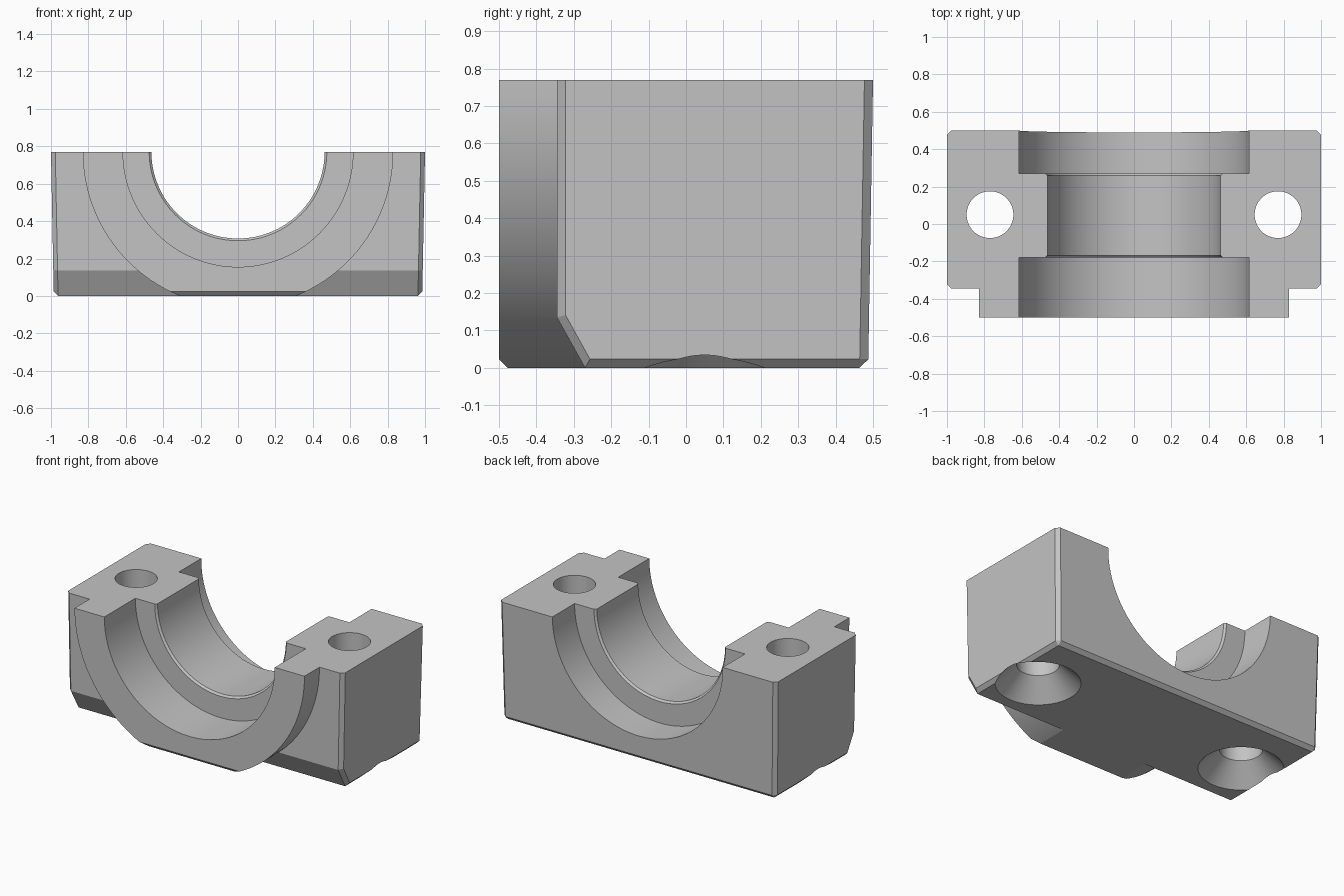
import bpy, bmesh, math
from mathutils import Vector

TOP = 0.77          # height of the split face, also the bore axis
CHAMFER = 0.023

cube = bpy.data.objects.get("Cube")
if cube:
    bpy.data.objects.remove(cube, do_unlink=True)

grey = bpy.data.materials.new("plain grey")
grey.use_nodes = True
grey.diffuse_color = (0.55, 0.55, 0.55, 1)
grey.node_tree.nodes["Principled BSDF"].inputs["Base Color"].default_value = grey.diffuse_color


def finish(bm, name):
    bmesh.ops.recalc_face_normals(bm, faces=bm.faces[:])
    mesh = bpy.data.meshes.new(name)
    bm.to_mesh(mesh)
    bm.free()
    mesh.materials.append(grey)
    obj = bpy.data.objects.new(name, mesh)
    bpy.context.collection.objects.link(obj)
    return obj


def lathe(profile, place, segments):
    """Closed solid from (position along axis, radius) points."""
    bm = bmesh.new()
    rings = []
    for along, radius in profile:
        angles = [2 * math.pi * i / segments for i in range(segments)]
        rings.append([bm.verts.new(place(radius * math.cos(a), radius * math.sin(a), along))
                      for a in angles])
    for low, high in zip(rings, rings[1:]):
        for i in range(segments):
            j = (i + 1) % segments
            bm.faces.new((low[i], low[j], high[j], high[i]))
    bm.faces.new(rings[0])
    bm.faces.new(rings[-1])
    bmesh.ops.recalc_face_normals(bm, faces=bm.faces[:])
    return bm


def slice_off(bm, point, normal):
    """Remove everything on the normal's side and close the cut."""
    cut = bmesh.ops.bisect_plane(bm, geom=bm.verts[:] + bm.edges[:] + bm.faces[:],
                                 plane_co=point, plane_no=Vector(normal).normalized(),
                                 clear_outer=True)
    edges = [e for e in cut["geom_cut"] if isinstance(e, bmesh.types.BMEdge)]
    bmesh.ops.holes_fill(bm, edges=edges, sides=0)


def combine(target, tool, operation):
    mod = target.modifiers.new(tool.name, "BOOLEAN")
    mod.operation = operation
    mod.solver = "EXACT"
    mod.object = tool
    bpy.context.view_layer.objects.active = target
    bpy.ops.object.modifier_apply(modifier=mod.name)
    bpy.data.objects.remove(tool, do_unlink=True)


def along_y(u, v, w):
    return (u, w, TOP + v)


# Main block: side profile with a sloped front toe and slight draft
side = [(-0.345, TOP), (-0.345, 0.135), (-0.27, 0), (0.487, 0), (0.5, TOP)]
bm = bmesh.new()
ends = []
for sign in (-1, 1):
    ends.append([bm.verts.new((sign * (0.985 + 0.015 * z / TOP), y, z)) for y, z in side])
    bm.faces.new(ends[-1])
for i in range(len(side)):
    j = (i + 1) % len(side)
    bm.faces.new((ends[0][i], ends[0][j], ends[1][j], ends[1][i]))
bmesh.ops.recalc_face_normals(bm, faces=bm.faces[:])


def is_chamfered(edge):
    a, b = (v.co for v in edge.verts)
    if min(a.z, b.z) > TOP - 0.01:
        return False
    crosses = a.x * b.x < 0
    return not crosses or a.y > 0


bmesh.ops.bevel(bm, geom=[e for e in bm.edges if is_chamfered(e)], offset=CHAMFER,
                segments=1, affect="EDGES", profile=0.5)
cap = finish(bm, "bearing_cap")

# Half-round front boss, flattened and chamfered underneath
bm = lathe([(-0.5, 0.83), (0, 0.83)], along_y, 128)
slice_off(bm, (0, 0, TOP), (0, 0, 1))
slice_off(bm, (0, 0, 0), (0, 0, -1))
slice_off(bm, (0, -0.5, CHAMFER), (0, -1, -1))
combine(cap, finish(bm, "front_boss"), "UNION")

# Stepped bore with small chamfers on the inner land
bore = [(-0.7, 0.615), (-0.18, 0.615), (-0.18, 0.475), (-0.168, 0.463),
        (0.258, 0.463), (0.27, 0.475), (0.27, 0.615), (0.7, 0.615)]
combine(cap, finish(lathe(bore, along_y, 128), "bore_cutter"), "DIFFERENCE")

# Bolt holes, countersunk from below
for x, label in ((-0.77, "right"), (0.77, "left")):
    hole = [(-0.1, 0.35), (0.125, 0.125), (1, 0.125)]
    bm = lathe(hole, lambda u, v, w: (x + u, 0.05 + v, w), 64)
    combine(cap, finish(bm, label + "_bolt_hole_cutter"), "DIFFERENCE")

# Smooth the round walls, keep machined edges sharp
bpy.ops.object.select_all(action="DESELECT")
cap.select_set(True)
bpy.context.view_layer.objects.active = cap
bpy.ops.object.shade_smooth_by_angle(angle=math.radians(20))
